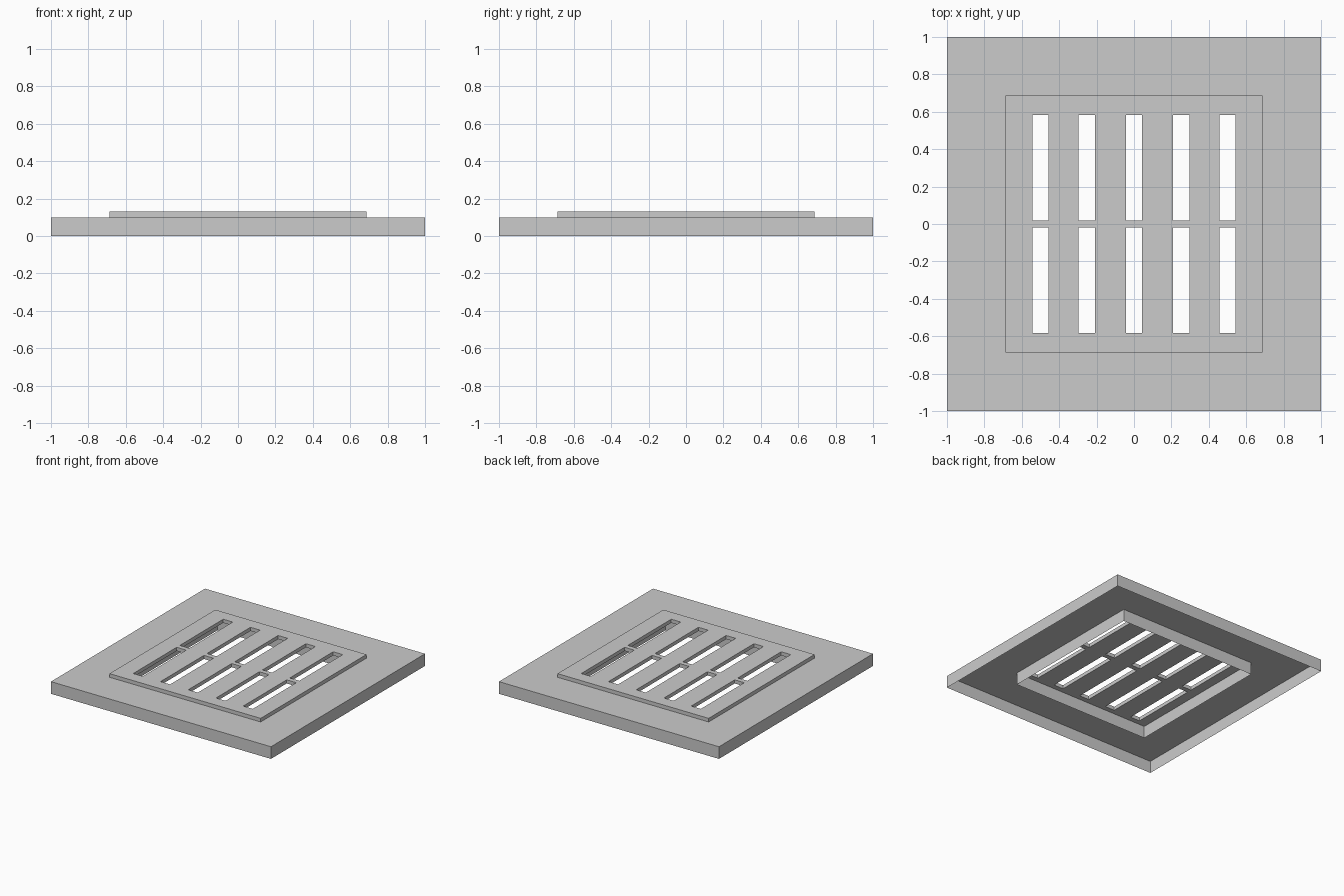
import bpy, bmesh

if "Cube" in bpy.data.objects:
    bpy.data.objects.remove(bpy.data.objects["Cube"])

PLATE = 0.687    # half size of raised grille plate
SLOT_W = 0.0435  # half width of a slot
SLOT_X = [-0.5, -0.252, 0.0, 0.252, 0.5]


def finish(name, bm):
    mesh = bpy.data.meshes.new(name)
    bm.to_mesh(mesh)
    bm.free()
    bpy.context.collection.objects.link(bpy.data.objects.new(name, mesh))


def square_sheet(name, profile):
    """Sweep a (half size, z) profile around a square, as thin sheet."""
    bm = bmesh.new()
    loops = [[bm.verts.new((sx * r, sy * r, z))
              for sx, sy in ((-1, -1), (1, -1), (1, 1), (-1, 1))]
             for r, z in profile]
    for a, b in zip(loops, loops[1:]):
        for i in range(4):
            j = (i + 1) % 4
            bm.faces.new((a[i], a[j], b[j], b[i]))
    finish(name, bm)


# Outer cover: thin skirt folded into a flat flange
square_sheet("outer_flange", [(1, 0), (1, 0.1), (PLATE, 0.1)])

# Thin duct collar below the grille
square_sheet("duct_collar", [(0.626, 0), (0.626, 0.1)])

# Grille plate: grid of cells with the slot cells left open, then thickened
xs = [-PLATE] + [x + s * SLOT_W for x in SLOT_X for s in (-1, 1)] + [PLATE]
ys = [-PLATE, -0.584, -0.02, 0.02, 0.584, PLATE]
bm = bmesh.new()
grid = [[bm.verts.new((x, y, 0.1)) for y in ys] for x in xs]
for i in range(len(xs) - 1):
    for j in range(len(ys) - 1):
        if i % 2 and j % 2:
            continue  # open slot
        bm.faces.new((grid[i][j], grid[i + 1][j],
                      grid[i + 1][j + 1], grid[i][j + 1]))
top = bmesh.ops.extrude_face_region(bm, geom=bm.faces[:], use_keep_orig=True)
bmesh.ops.translate(bm, vec=(0, 0, 0.03),
                    verts=[g for g in top["geom"] if isinstance(g, bmesh.types.BMVert)])
bmesh.ops.recalc_face_normals(bm, faces=bm.faces[:])
finish("slotted_grille_plate", bm)
